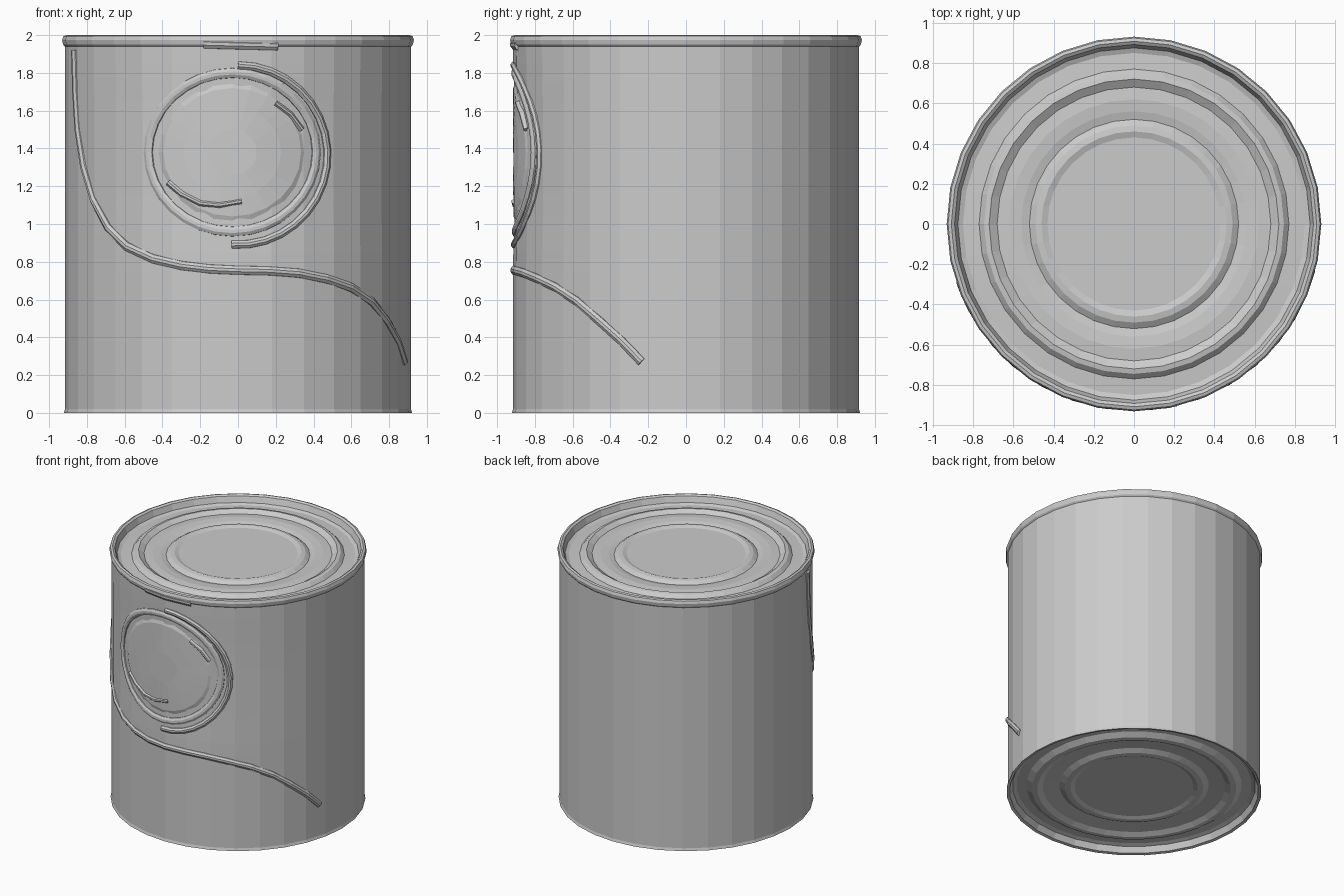
import bpy, bmesh, math

if "Cube" in bpy.data.objects:
    bpy.data.objects.remove(bpy.data.objects["Cube"])

SIDES = 32
R = 0.916


def surface(a, z):
    """Radius of the can wall at angle a from the front; slightly dented around the medallion."""
    front = max(0.0, math.cos(a)) ** 4
    dent = math.exp(-((z - 1.35) / 0.42) ** 4)
    return R - 0.012 * front * dent


def place(a, z, lift=0.0):
    r = surface(a, z) + lift
    return (r * math.sin(a), -r * math.cos(a), z)


def finish(name, bm, recalc=False):
    if recalc:
        bmesh.ops.recalc_face_normals(bm, faces=bm.faces)
    me = bpy.data.meshes.new(name)
    bm.to_mesh(me)
    bm.free()
    ob = bpy.data.objects.new(name, me)
    bpy.context.collection.objects.link(ob)
    return ob


def lathe(name, profile, wall=False):
    """Revolve (r, z) pairs, listed from bottom to top on the outside."""
    bm = bmesh.new()
    rings = []
    for r, z in profile:
        if r == 0:
            rings.append([bm.verts.new((0, 0, z))] * SIDES)
            continue
        ring = []
        for i in range(SIDES):
            a = 2 * math.pi * i / SIDES
            co = place(a, z, r - R) if wall else (r * math.sin(a), -r * math.cos(a), z)
            ring.append(bm.verts.new(co))
        rings.append(ring)
    for lo, hi in zip(rings, rings[1:]):
        for i in range(SIDES):
            j = (i + 1) % SIDES
            quad = list(dict.fromkeys((lo[i], lo[j], hi[j], hi[i])))
            bm.faces.new(quad)
    return finish(name, bm)


def ridge(name, path, width, height, closed=False):
    """Sweep a low rounded bead along (x, z) points wrapped on the front of the can."""
    pts = [(math.asin(max(-1, min(1, x / R))), z) for x, z in path]
    n = len(pts)
    section = [(-0.5, -0.012), (-0.45, 0.003), (-0.15, height),
               (0.15, height), (0.45, 0.003), (0.5, -0.012)]
    bm = bmesh.new()
    loops = []
    for i, (a, z) in enumerate(pts):
        p = pts[(i - 1) % n] if closed else pts[max(i - 1, 0)]
        q = pts[(i + 1) % n] if closed else pts[min(i + 1, n - 1)]
        da, dz = (q[0] - p[0]) * R, q[1] - p[1]
        d = math.hypot(da, dz)
        loops.append([bm.verts.new(place(a - dz / d * s * width / R,
                                         z + da / d * s * width, h))
                      for s, h in section])
    m = len(section)
    for i in range(n if closed else n - 1):
        A, B = loops[i], loops[(i + 1) % n]
        for k in range(m):
            bm.faces.new((A[k], A[(k + 1) % m], B[(k + 1) % m], B[k]))
    if not closed:
        bm.faces.new(loops[0])
        bm.faces.new(loops[-1])
    return finish(name, bm, True)


def arc(cx, cz, rx, rz, start, end, n, closed=False):
    """Ellipse points, angle measured clockwise from the top in degrees."""
    out = []
    for i in range(n):
        t = math.radians(start + (end - start) * i / (n if closed else n - 1))
        out.append((cx + rx * math.sin(t), cz + rz * math.cos(t)))
    return out


# Side wall
heights = [0.0, 0.02] + [0.15 + 0.1 * i for i in range(18)] + [1.93, 1.945]
lathe("can_wall", [(0.922, heights[0])] + [(R, z) for z in heights[1:]], wall=True)

# Rolled top rim and stepped lid
lathe("rim_and_lid", [
    (0.912, 1.935), (0.926, 1.95), (0.931, 1.975), (0.924, 1.995), (0.908, 2.0),
    (0.892, 1.99), (0.875, 1.945), (0.85, 1.935), (0.77, 1.94), (0.745, 1.965),
    (0.72, 1.97), (0.68, 1.945), (0.62, 1.95), (0.56, 1.945), (0.52, 1.935),
    (0.49, 1.955), (0.46, 1.96), (0.43, 1.95), (0, 1.95)])

# Recessed base with matching rings
lathe("base", [
    (0, 0.045), (0.43, 0.045), (0.46, 0.033), (0.5, 0.035), (0.54, 0.055),
    (0.66, 0.045), (0.7, 0.025), (0.74, 0.028), (0.78, 0.055), (0.85, 0.06),
    (0.88, 0.05), (0.9, 0.005), (0.922, 0.0)])

# Wavy bead across the front
ridge("wave_bead", [
    (-0.868, 1.92), (-0.862, 1.7), (-0.85, 1.5), (-0.82, 1.3), (-0.77, 1.13),
    (-0.69, 0.98), (-0.59, 0.88), (-0.45, 0.815), (-0.3, 0.78), (-0.15, 0.762),
    (0, 0.755), (0.16, 0.752), (0.32, 0.74), (0.47, 0.71), (0.6, 0.665),
    (0.71, 0.59), (0.79, 0.49), (0.85, 0.38), (0.885, 0.27)], 0.05, 0.014)

# Medallion: inner ring plus outer half ring on the right
ridge("medallion_ring", arc(-0.03, 1.38, 0.45, 0.42, 0, 360, 32, True), 0.055, 0.012, True)
ridge("medallion_outer_arc", arc(0, 1.365, 0.478, 0.475, 0, 184, 18), 0.045, 0.014)

# Gently domed medallion face
bm = bmesh.new()
centre = (-0.03, 1.38)
loops = []
for f, lift in ((0.93, -0.006), (0.85, 0.006), (0.6, 0.01), (0.3, 0.013)):
    loops.append([bm.verts.new(place(math.asin(x / R), z, lift))
                  for x, z in arc(*centre, 0.43 * f, 0.40 * f, 0, 360, 24, True)])
for A, B in zip(loops, loops[1:]):
    for i in range(24):
        j = (i + 1) % 24
        bm.faces.new((A[j], A[i], B[i], B[j]))
bm.faces.new(loops[-1][::-1])
finish("medallion_face", bm)

# Small creases on the medallion and the seam tab at the rim
ridge("lower_crease", [(-0.37, 1.22), (-0.3, 1.16), (-0.2, 1.11), (-0.1, 1.1), (0.02, 1.12)],
      0.04, 0.018)
ridge("upper_crease", [(0.2, 1.64), (0.28, 1.58), (0.34, 1.5)], 0.035, 0.018)
ridge("rim_tab", [(-0.18, 1.955), (0.0, 1.95), (0.21, 1.945)], 0.055, 0.015)
